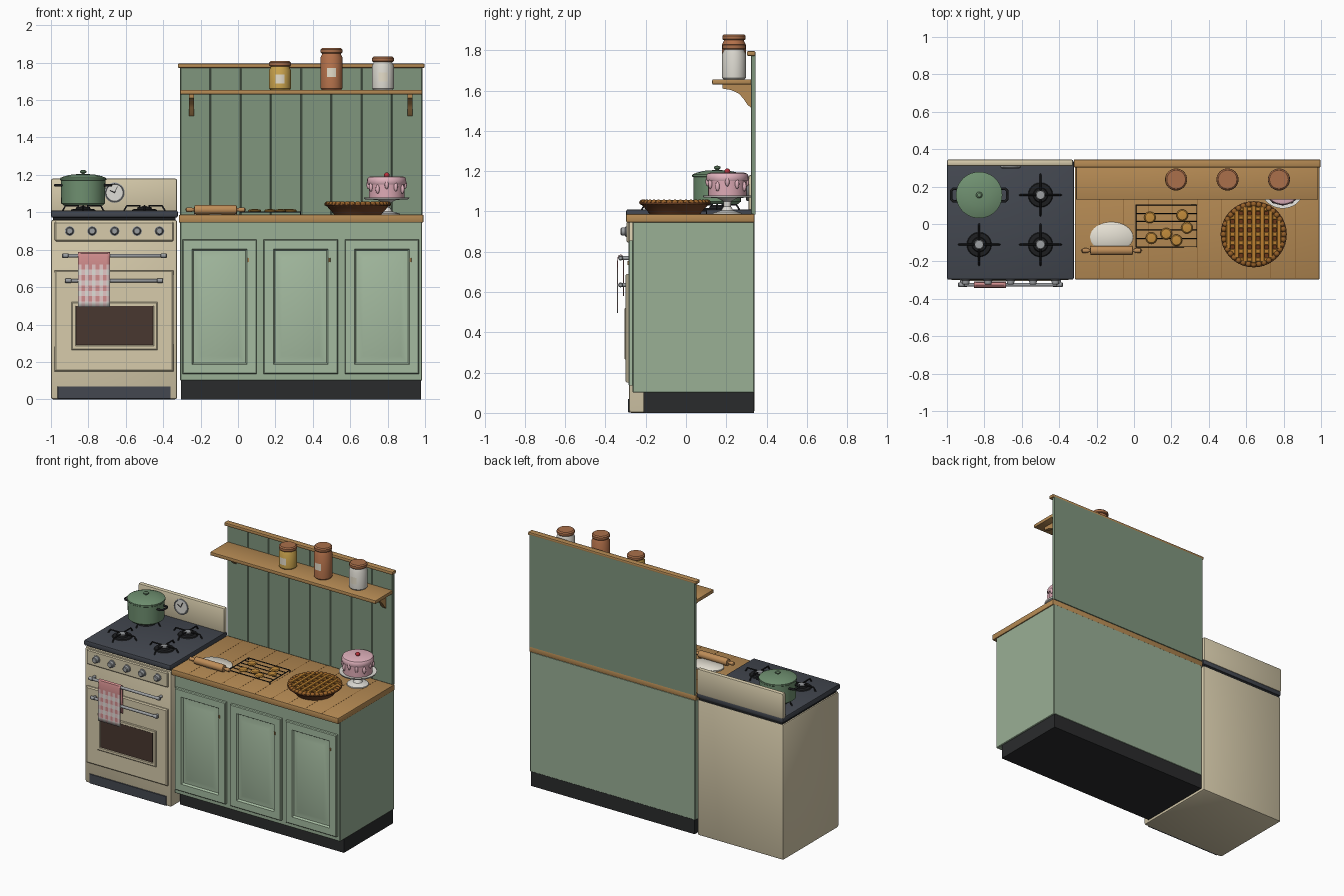
import bpy, bmesh, math
from mathutils import Vector, Matrix

if "Cube" in bpy.data.objects:
    bpy.data.objects.remove(bpy.data.objects["Cube"])

mats = {}
def mat(h):
    if h not in mats:
        m = mats[h] = bpy.data.materials.new("colour_" + h)
        m.diffuse_color = [(int(h[i:i+2], 16) / 255) ** 2.2 for i in (0, 2, 4)] + [1]
        m.use_nodes = True
        m.node_tree.nodes["Principled BSDF"].inputs["Base Color"].default_value = m.diffuse_color
    return mats[h]

CREAM, DARK, KICK, STEEL, IRON = "D6CAAA", "454951", "2E2F30", "9A9DA0", "232426"
GREEN, DOOR, BACK, WOOD, GROOVE = "98AE94", "A3BA9F", "7F957D", "B58A55", "80592F"
CRUST, WHITE, PINK = "B87D33", "DEDCD6", "DDA9B4"

def finish(name, bm, *cols):
    bmesh.ops.recalc_face_normals(bm, faces=bm.faces)
    me = bpy.data.meshes.new(name)
    bm.to_mesh(me)
    bm.free()
    for c in cols:
        me.materials.append(mat(c))
    o = bpy.data.objects.new(name, me)
    bpy.context.collection.objects.link(o)
    return o

def box(name, x0, x1, y0, y1, z0, z1, col, bev=0.004, seg=1):
    bm = bmesh.new()
    bmesh.ops.create_cube(bm, size=1)
    for v in bm.verts:
        v.co = ((x0 + x1) / 2 + v.co.x * (x1 - x0), (y0 + y1) / 2 + v.co.y * (y1 - y0),
                (z0 + z1) / 2 + v.co.z * (z1 - z0))
    if bev:
        bmesh.ops.bevel(bm, geom=bm.edges[:], offset=bev, segments=seg, profile=0.5, affect='EDGES')
    return finish(name, bm, col)

def lathe(name, prof, loc, col, seg=32, axis='Z'):
    bm = bmesh.new()
    vs = [bm.verts.new((r, 0, z)) for r, z in prof]
    es = [bm.edges.new(p) for p in zip(vs, vs[1:])]
    bmesh.ops.spin(bm, geom=vs + es, cent=(0, 0, 0), axis=(0, 0, 1), angle=math.tau, steps=seg)
    bmesh.ops.remove_doubles(bm, verts=bm.verts, dist=1e-5)
    o = finish(name, bm, col)
    rot = {'Z': Matrix(), 'X': Matrix.Rotation(math.pi / 2, 4, 'Y'), '-Y': Matrix.Rotation(math.pi / 2, 4, 'X')}
    o.matrix_world = Matrix.Translation(loc) @ rot[axis]
    return o

def tube(name, pts, r, col, res=3):
    cu = bpy.data.curves.new(name, 'CURVE')
    cu.dimensions, cu.bevel_depth, cu.bevel_resolution, cu.use_fill_caps = '3D', r, res, True
    sp = cu.splines.new('POLY')
    sp.points.add(len(pts) - 1)
    for p, q in zip(sp.points, pts):
        p.co = (*q, 1)
    cu.materials.append(mat(col))
    o = bpy.data.objects.new(name, cu)
    bpy.context.collection.objects.link(o)

def balls(name, centres, r, col, squash=1, u=12, v=8):
    bm = bmesh.new()
    for c in centres:
        bmesh.ops.create_uvsphere(bm, u_segments=u, v_segments=v, radius=r,
                                  matrix=Matrix.Translation(c) @ Matrix.Diagonal((1, 1, squash, 1)))
    return finish(name, bm, col)

def panel(name, x0, x1, z0, z1, steps, col):
    """Nested rectangles (inset, y) bridged into a moulded front."""
    bm = bmesh.new()
    rings = [[bm.verts.new(p) for p in ((x0 + i, y, z0 + i), (x1 - i, y, z0 + i),
              (x1 - i, y, z1 - i), (x0 + i, y, z1 - i))] for i, y in steps]
    for a, b in zip(rings, rings[1:]):
        for k in range(4):
            bm.faces.new((a[k], a[(k + 1) % 4], b[(k + 1) % 4], b[k]))
    bm.faces.new(rings[0])
    bm.faces.new(rings[-1])
    return finish(name, bm, col)

# --- Stove body
box("stove_body", -1, -0.325, -0.283, 0.34, 0, 0.96, CREAM, 0.012, 2)
box("stove_kick", -0.965, -0.36, -0.287, -0.25, 0.002, 0.07, DARK, 0.002)
box("cooktop", -1, -0.322, -0.297, 0.34, 0.972, 1.01, DARK, 0.008, 2)
box("cooktop_neck", -0.99, -0.335, -0.27, 0.335, 0.95, 0.98, IRON, 0)
box("backguard", -1, -0.325, 0.31, 0.345, 1.0, 1.18, CREAM, 0.01, 2)
box("control_panel", -0.98, -0.345, -0.295, -0.27, 0.845, 0.95, CREAM, 0.006)
panel("oven_door", -0.98, -0.345, 0.15, 0.69,
      [(0, -0.27), (0, -0.293), (0.007, -0.30)], CREAM)
panel("window_frame", -0.89, -0.43, 0.265, 0.52,
      [(0, -0.295), (0, -0.302), (0.005, -0.306), (0.02, -0.306), (0.025, -0.301)], CREAM)
box("oven_window", -0.865, -0.455, -0.304, -0.29, 0.29, 0.50, "4A3A33", 0)
for i in range(5):
    x = -0.90 + i * 0.12
    lathe("knob", [(0, 0), (0.026, 0), (0.026, 0.006), (0.021, 0.008), (0.019, 0.026), (0.015, 0.03), (0, 0.03)],
          (x, -0.294, 0.9), STEEL, 20, '-Y')
for z, a, b in ((0.768, -0.94, -0.38), (0.635, -0.925, -0.4)):
    tube("oven_handle", [(a + .02, -0.285, z), (a + .02, -0.305, z), (a + .025, -0.318, z), (a + .035, -0.325, z),
         (b - .035, -0.325, z), (b - .025, -0.318, z), (b - .02, -0.305, z), (b - .02, -0.285, z)], 0.01, STEEL)
    for x in (a, b - 0.035):
        lathe("handle_cap", [(0, 0), (0.008, 0), (0.012, .004), (0.012, .031), (0.008, .035), (0, .035)],
              (x, -0.325, z), STEEL, 12, 'X')

# --- Gingham towel draped over the upper handle
path = [(-0.342, 0.495 + 0.0283 * i) for i in range(9)] + [(-0.341, 0.765), (-0.337, 0.78), (-0.325, 0.787),
        (-0.313, 0.78), (-0.309, 0.765), (-0.308, 0.68), (-0.308, 0.58)]
bm = bmesh.new()
n = 9
grid = [[bm.verts.new((-0.855 + 0.17 * i / n, y, z)) for i in range(n + 1)] for y, z in path]
for j in range(len(path) - 1):
    for i in range(n):
        f = bm.faces.new((grid[j][i], grid[j][i + 1], grid[j + 1][i + 1], grid[j + 1][i]))
        f.material_index = 2 if j >= 8 else (i % 2) + (j % 2)
towel = finish("towel", bm, WHITE, "E3C4C4", "D08C8C")
towel.modifiers.new("thickness", 'SOLIDIFY').thickness = 0.004

# --- Clock
lathe("clock_rim", [(0, 0), (0.054, 0), (0.054, 0.01), (0.048, 0.014), (0.044, 0.008), (0, 0.008)],
      (-0.66, 0.312, 1.105), STEEL, 32, '-Y')
lathe("clock_face", [(0, 0), (0.045, 0), (0.045, 0.002), (0, 0.002)], (-0.66, 0.304, 1.105), WHITE, 32, '-Y')
tube("clock_hands", [(-0.685, 0.301, 1.118), (-0.66, 0.301, 1.105), (-0.645, 0.301, 1.137)], 0.002, IRON, 1)

# --- Burners with grates
for x in (-0.828, -0.5):
    for y in (0.155, -0.11):
        lathe("burner", [(0, 0), (0.068, 0), (0.062, 0.008), (0.04, 0.01), (0.036, 0.02), (0, 0.021)],
              (x, y, 1.008), IRON, 24)
        lathe("burner_cap", [(0, 0), (0.026, 0), (0.022, 0.004), (0, 0.005)], (x, y, 1.028), STEEL, 20)
        for k in range(4):
            d = Vector((math.cos(k * math.pi / 2), math.sin(k * math.pi / 2), 0))
            c = Vector((x, y, 0))
            tube("grate_arm", [c + d * 0.11 + Vector((0, 0, 1.008)), c + d * 0.095 + Vector((0, 0, 1.034)),
                               c + d * 0.022 + Vector((0, 0, 1.034))], 0.005, IRON, 1)

# --- Pot
P = (-0.828, 0.155, 0)
POT = "6F8F70"
lathe("pot", [(0, 1.037), (0.105, 1.037), (0.117, 1.048), (0.119, 1.17), (0.124, 1.174), (0.124, 1.18), (0.11, 1.18),
              (0.11, 1.06), (0, 1.06)], P, POT, 40)
lathe("pot_lid", [(0, 1.176), (0.122, 1.176), (0.122, 1.184), (0.1, 1.193), (0.06, 1.202), (0, 1.206)], P, POT, 40)
lathe("lid_knob", [(0, 1.2), (0.008, 1.2), (0.008, 1.208), (0.017, 1.213), (0.017, 1.22), (0.01, 1.226), (0, 1.227)],
      P, POT, 20)
for s in (-1, 1):
    tube("pot_handle", [(P[0] + s * a, P[1] + b, 1.145) for a, b in
         ((0.11, -0.035), (0.14, -0.033), (0.15, -0.022), (0.15, 0.022), (0.14, 0.033), (0.11, 0.035))], 0.007, IRON)

# --- Cabinet, doors and worktop
box("toe_kick", -0.305, 0.978, -0.212, 0.338, 0, 0.11, KICK, 0)
box("cabinet", -0.31, 0.985, -0.265, 0.34, 0.1, 0.95, GREEN)
for x in (-0.297, 0.137, 0.571):
    panel("cabinet_door", x, x + 0.397, 0.135, 0.855, [(0, -0.26), (0, -0.281), (0.005, -0.286), (0.052, -0.286),
          (0.06, -0.273), (0.066, -0.273), (0.098, -0.284)], DOOR)
    tube("door_hinge", [(x + 0.352, -0.286, 0.735), (x + 0.352, -0.286, 0.755)], 0.005, WOOD, 2)
box("worktop", -0.316, 0.992, -0.297, 0.34, 0.945, 0.987, WOOD, 0.006, 2)
for i in range(1, 10):
    x = -0.316 + i * 0.1308
    box("worktop_seam", x - 0.0015, x + 0.0015, -0.29, 0.32, 0.98, 0.9875, GROOVE, 0)

# --- Backsplash, cap, shelf, brackets
box("back_panel", -0.31, 0.985, 0.331, 0.345, 0.985, 1.778, BACK, 0)
for i in range(8):
    x = -0.31 + i * 0.1619
    box("back_plank", x, x + 0.1619, 0.322, 0.334, 0.985, 1.778, BACK, 0.004)
box("back_cap", -0.322, 0.997, 0.302, 0.345, 1.772, 1.795, WOOD, 0.006, 2)
box("shelf", -0.31, 0.985, 0.13, 0.325, 1.63, 1.655, WOOD, 0.005, 2)
for x in (-0.262, 0.907):
    bm = bmesh.new()
    f = bm.faces.new([bm.verts.new((x, y, z)) for y, z in ((0.325, 1.632), (0.18, 1.632), (0.18, 1.61),
        (0.225, 1.602), (0.262, 1.585), (0.285, 1.56), (0.305, 1.53), (0.325, 1.512))])
    g = bmesh.ops.extrude_face_region(bm, geom=[f])
    bmesh.ops.translate(bm, vec=(0.026, 0, 0), verts=[v for v in g['geom'] if isinstance(v, bmesh.types.BMVert)])
    finish("shelf_bracket", bm, WOOD)

# --- Jars on the shelf
for x, top, col in ((0.225, 1.808, "C9A24E"), (0.5, 1.878, "B3714C"), (0.775, 1.832, "D8D5CC")):
    s = top - 0.028
    L = (x, 0.238, 0)
    lathe("jar", [(0, 1.655), (0.052, 1.655), (0.059, 1.663), (0.059, s - 0.022), (0.05, s - 0.004), (0.048, s + .005),
                  (0, s + .005)], L, col, 32)
    lathe("jar_lid", [(0, s), (0.054, s), (0.058, s + .005), (0.058, top - 0.007), (0.05, top), (0, top)],
          L, "A96F4C", 32)
    bm = bmesh.new()
    rows = [[bm.verts.new((x + 0.0605 * math.sin(a * 0.1), 0.238 - 0.0605 * math.cos(a * 0.1), z))
             for a in range(-4, 5)] for z in ((1.655 + s) / 2 - 0.03, (1.655 + s) / 2 + 0.018)]
    for k in range(8):
        bm.faces.new((rows[0][k], rows[0][k + 1], rows[1][k + 1], rows[1][k]))
    finish("jar_label", bm, "E4DCC8")

# --- Cake on a stand
C = (0.795, 0.205, 0)
lathe("cake_stand", [(0, 0.986), (0.072, 0.986), (0.07, 0.993), (0.03, 1.005), (0.018, 1.025), (0.02, 1.05),
      (0.05, 1.066), (0.118, 1.07), (0.122, 1.08), (0.112, 1.077), (0, 1.077)], C, WHITE, 36)
lathe("cake", [(0, 1.077), (0.095, 1.077), (0.095, 1.15), (0, 1.15)], C, PINK, 36)
lathe("icing", [(0, 1.15), (0.1, 1.15), (0.104, 1.158), (0.104, 1.178), (0.098, 1.188), (0.085, 1.192), (0, 1.192)],
      C, "E3B3BE", 36)
for k in range(12):
    a = k * math.tau / 12
    x, y = C[0] + 0.097 * math.cos(a), C[1] + 0.097 * math.sin(a)
    balls("icing_drip", [(x, y, 1.148 - 0.012 * (k % 3))], 0.011, "E3B3BE", 2.2)
balls("cherry", [(C[0], C[1], 1.198)], 0.015, "B8323C")

# --- Lattice pie
Q = Vector((0.64, -0.055, 0))
lathe("pie_dish", [(0, 0.987), (0.125, 0.987), (0.165, 1.033), (0.177, 1.037), (0.177, 1.043), (0.15, 1.043),
                   (0, 1.03)], Q, "7A4A2E", 40)
lathe("pie_filling", [(0.16, 1.03), (0.15, 1.042), (0, 1.045)], Q, "6B3A1E", 40)
balls("pie_crust", [Q + Vector((0.161 * math.cos(k * math.tau / 36), 0.161 * math.sin(k * math.tau / 36), 1.045))
                    for k in range(36)], 0.0165, "95602C", 0.85, 8, 6)
for k in range(-3, 4):
    o = k * 0.045
    h = math.sqrt(0.155 ** 2 - o * o)
    box("lattice_strip", Q.x - h, Q.x + h, Q.y + o - .012, Q.y + o + .012, 1.042, 1.052, CRUST, 0.003)
    box("lattice_strip", Q.x + o - .012, Q.x + o + .012, Q.y - h, Q.y + h, 1.047, 1.057, CRUST, 0.003)

# --- Cooling rack with cookies
x0, x1, y0, y1, rz = 0.01, 0.335, -0.122, 0.102, 1.002
tube("rack_frame", [(x0, y0, rz), (x1, y0, rz), (x1, y1, rz), (x0, y1, rz), (x0, y0, rz)], 0.003, IRON, 1)
for k in range(1, 5):
    y = y0 + (y1 - y0) * k / 5
    tube("rack_wire", [(x0, y, rz), (x1, y, rz)], 0.0025, IRON, 1)
for x in (x0, x1):
    for y in (y0, y1):
        tube("rack_foot", [(x, y, 0.986), (x, y, rz)], 0.003, IRON, 1)
for x, y in ((0.085, .035), (0.258, .047), (0.283, -.02), (0.172, -.052), (0.093, -.075), (0.227, -.087)):
    lathe("cookie", [(0, 1.004), (0.029, 1.004), (0.031, 1.009), (0.025, 1.015), (0, 1.018)], (x, y, 0), "C08A3E", 20)

# --- Dough and rolling pin
dough = lathe("dough", [(0, 0.987), (0.115, 0.987), (0.115, 0.995), (0.107, 1.0), (0, 1.002)], (-0.12, -0.07, 0),
              "E4DFD2", 32)
dough.scale.y = 0.7
half = [(0.025, 0.1), (0.023, 0.112), (0.009, 0.115), (0.009, 0.122), (0.013, 0.132), (0.012, 0.155), (0, 0.163)]
lathe("rolling_pin", [(r, -z) for r, z in reversed(half)] + half, (-0.12, -0.142, 1.014), "BC8B58", 24, 'X')

# --- Smooth shading with sharp edges
bpy.ops.object.select_all(action='DESELECT')
for o in bpy.context.scene.objects:
    if o.type == 'MESH':
        o.select_set(True)
        bpy.context.view_layer.objects.active = o
bpy.ops.object.shade_smooth_by_angle(angle=math.radians(35))
